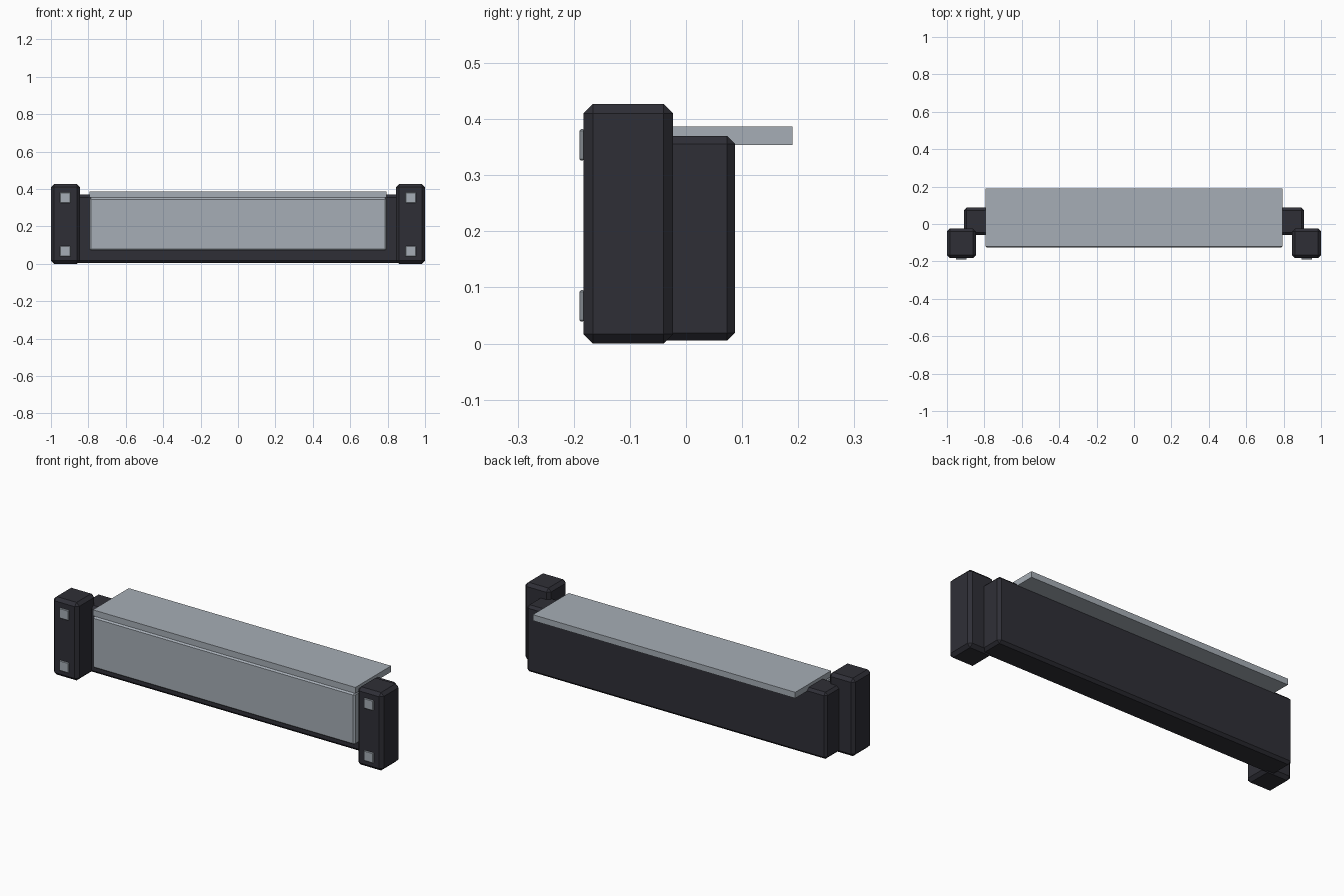
import bpy
import bmesh

cube = bpy.data.objects.get("Cube")
if cube:
    bpy.data.objects.remove(cube, do_unlink=True)


def material(name, rgb):
    mat = bpy.data.materials.new(name)
    mat.use_nodes = True
    mat.diffuse_color = (*rgb, 1)
    mat.node_tree.nodes["Principled BSDF"].inputs["Base Color"].default_value = (*rgb, 1)
    return mat


dark = material("charcoal", (0.028, 0.028, 0.037))
steel = material("pale steel", (0.38, 0.42, 0.465))


def box(name, xs, ys, zs, mat, chamfer=0):
    """Box between the given limits on each axis, with flat chamfered edges."""
    mesh = bpy.data.meshes.new(name)
    bm = bmesh.new()
    bmesh.ops.create_cube(bm, size=1)
    for v in bm.verts:
        for axis, (low, high) in enumerate((xs, ys, zs)):
            v.co[axis] = high if v.co[axis] > 0 else low
    if chamfer:
        bmesh.ops.bevel(bm, geom=bm.edges[:], offset=chamfer, segments=1,
                        affect='EDGES', profile=0.5)
    bmesh.ops.recalc_face_normals(bm, faces=bm.faces[:])
    bm.to_mesh(mesh)
    bm.free()
    mesh.materials.append(mat)
    obj = bpy.data.objects.new(name, mesh)
    bpy.context.collection.objects.link(obj)
    return obj


# Main beam, front panel and overhanging top slab
box("main_body", (-0.91, 0.91), (-0.06, 0.087), (0.005, 0.37), dark, 0.014)
box("front_panel", (-0.795, 0.795), (-0.126, -0.05), (0.07, 0.354), steel, 0.009)
box("top_slab", (-0.795, 0.795), (-0.12, 0.19), (0.354, 0.387), steel)

# End posts, each with two small square plates on the front
for side, sign in (("left", 1), ("right", -1)):
    def span(a, b):
        return sorted((sign * a, sign * b))
    box(f"{side}_post", span(0.845, 1), (-0.183, -0.023), (0, 0.427), dark, 0.017)
    for level, z in (("lower", 0.067), ("upper", 0.354)):
        box(f"{side}_{level}_plate", span(0.895, 0.952), (-0.19, -0.181),
            (z - 0.028, z + 0.028), steel, 0.003)
